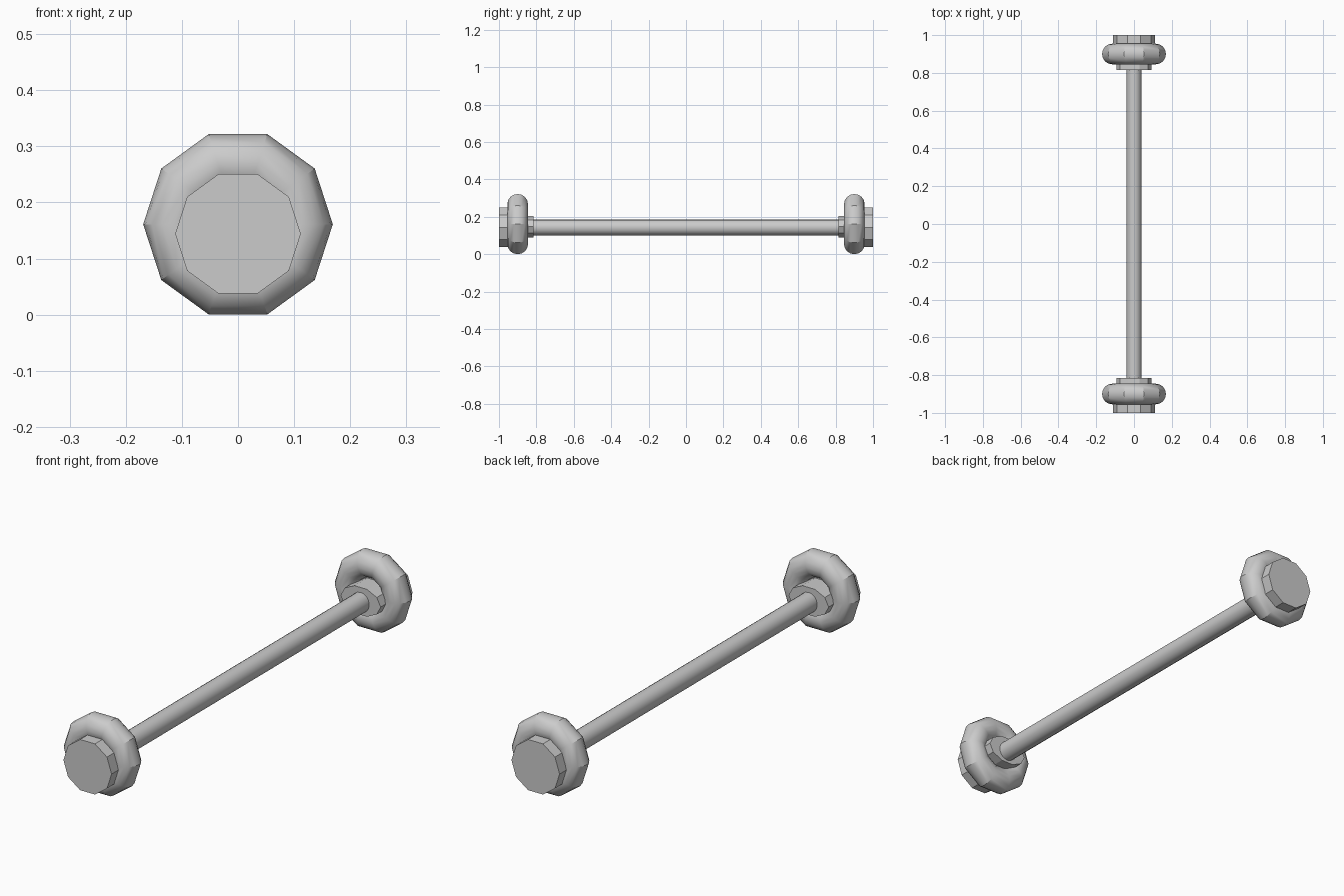
import bpy, bmesh
from math import cos, sin, tau, radians

if "Cube" in bpy.data.objects:
    bpy.data.objects.remove(bpy.data.objects["Cube"])


def make_object(name, bm, smooth_angle=None):
    bmesh.ops.recalc_face_normals(bm, faces=bm.faces[:])
    mesh = bpy.data.meshes.new(name)
    bm.to_mesh(mesh)
    bm.free()
    obj = bpy.data.objects.new(name, mesh)
    bpy.context.collection.objects.link(obj)
    if smooth_angle:
        bpy.ops.object.select_all(action='DESELECT')
        obj.select_set(True)
        bpy.context.view_layer.objects.active = obj
        bpy.ops.object.shade_smooth_by_angle(angle=radians(smooth_angle))
    return obj


def prism(name, y0, y1, rx, rz, z, sides, smooth_angle=None):
    """Capped elliptical prism along y."""
    bm = bmesh.new()
    rings = [[bm.verts.new((rx * cos(tau * i / sides), y, z + rz * sin(tau * i / sides)))
              for i in range(sides)] for y in (y0, y1)]
    for i in range(sides):
        j = (i + 1) % sides
        bm.faces.new((rings[0][i], rings[0][j], rings[1][j], rings[1][i]))
    for ring in rings:
        bm.faces.new(ring)
    return make_object(name, bm, smooth_angle)


def tyre(name, y, z, major, minor, sides=10, steps=16):
    """Ten-sided torus around the y axis."""
    bm = bmesh.new()
    rings = []
    for i in range(sides):
        a = tau * i / sides
        ring = []
        for k in range(steps):
            b = tau * k / steps
            r = major + minor * cos(b)
            ring.append(bm.verts.new((r * cos(a), y + minor * sin(b), z + r * sin(a))))
        rings.append(ring)
    for i in range(sides):
        p, q = rings[i], rings[(i + 1) % sides]
        for k in range(steps):
            m = (k + 1) % steps
            bm.faces.new((p[k], q[k], q[m], p[m]))
    return make_object(name, bm, 30)


# Axle rod
prism("axle", -0.86, 0.86, 0.04, 0.042, 0.143, 16, 30)

# Wheel at each end: tyre, outer cap, flattened inner hub
for side, s in (("front", -1), ("back", 1)):
    tyre(side + "_tyre", s * 0.90, 0.161, 0.114, 0.055)
    prism(side + "_cap", s * 0.90, s * 1.0, 0.112, 0.112, 0.144, 10)
    prism(side + "_inner_hub", s * 0.815, s * 0.92, 0.093, 0.0605, 0.148, 10)
